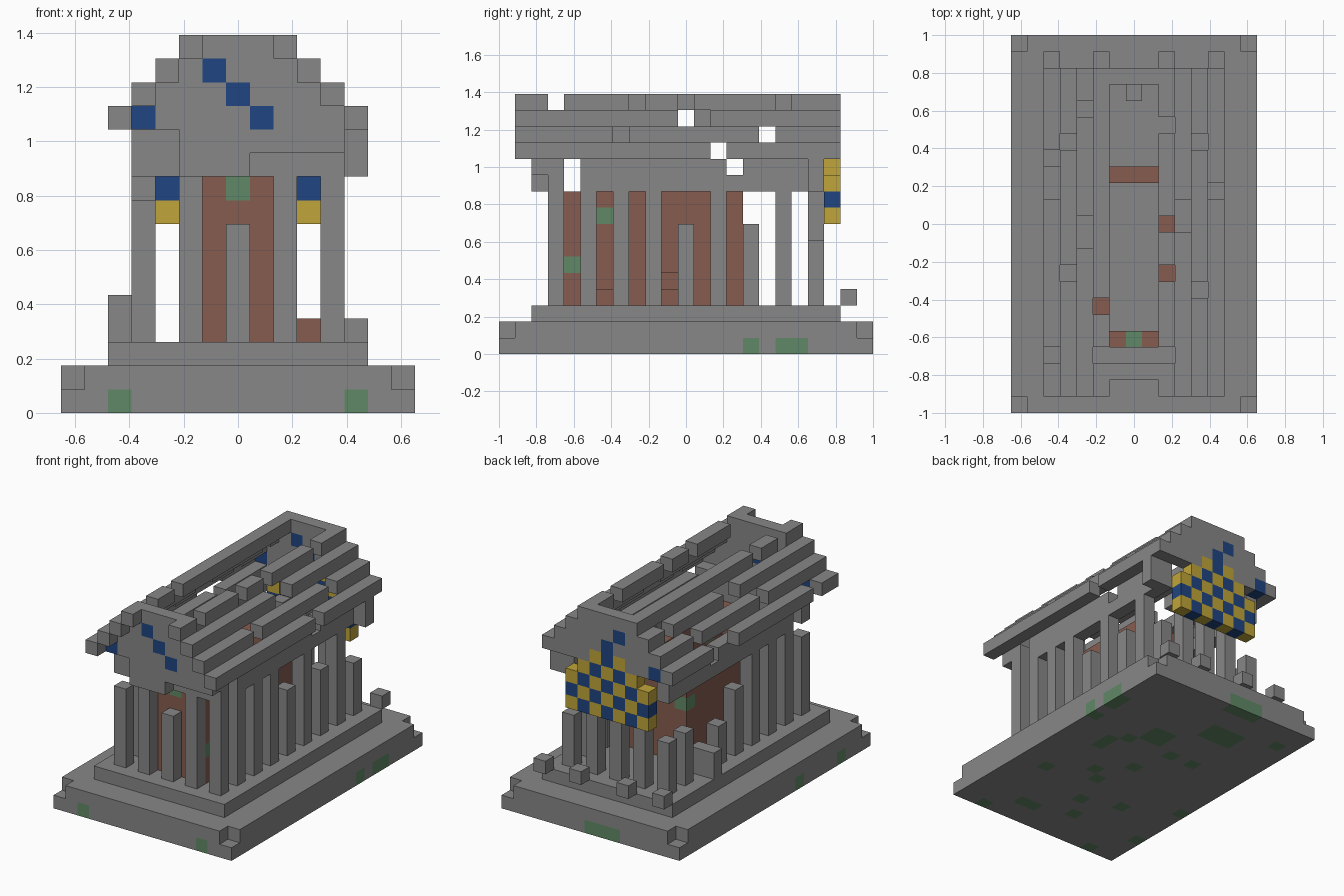
import bpy, bmesh
from mathutils import Vector
from itertools import product

cube = bpy.data.objects.get("Cube")
if cube:
    bpy.data.objects.remove(cube, do_unlink=True)

U = 2 / 23  # edge length of one block


def material(name, rgb):
    m = bpy.data.materials.new(name)
    m.use_nodes = True
    m.diffuse_color = (*rgb, 1)
    m.node_tree.nodes["Principled BSDF"].inputs["Base Color"].default_value = (*rgb, 1)
    return m


MATS = [material("stone_grey", (0.245, 0.245, 0.245)),
        material("clay_brown", (0.245, 0.108, 0.08)),
        material("moss_green", (0.12, 0.25, 0.135)),
        material("paint_blue", (0.0145, 0.06, 0.22)),
        material("paint_yellow", (0.53, 0.375, 0.042))]
STONE, CLAY, MOSS, BLUE, YELLOW = range(5)


def span(a, b):
    return range(a, b + 1)


def block(xs, ys, zs):
    """Cells filling the product of three ranges."""
    return set(product(xs, ys, zs))


def build(name, cells, default=STONE, paint=None):
    """Join blocks into one shell; paint maps a cell to a colour."""
    paint = paint or {}
    bm = bmesh.new()
    verts = {}

    def vert(p):
        key = tuple(round(c * 2) for c in p)
        if key not in verts:
            verts[key] = bm.verts.new((p[0] * U, p[1] * U, (p[2] + 0.5) * U))
        return verts[key]

    for cell in sorted(cells):
        centre = Vector(cell)
        for axis, sign in product(range(3), (-1, 1)):
            n = Vector((0, 0, 0))
            n[axis] = sign
            if tuple(int(c) for c in centre + n) in cells:
                continue
            s = Vector((0, 0, 0))
            s[(axis + 1) % 3] = 0.5
            t = n.cross(s)
            mid = centre + n * 0.5
            face = bm.faces.new([vert(mid + d) for d in (-s - t, s - t, s + t, t - s)])
            face.material_index = paint.get(cell, default)
    mesh = bpy.data.meshes.new(name)
    bm.to_mesh(mesh)
    bm.free()
    for m in MATS:
        mesh.materials.append(m)
    obj = bpy.data.objects.new(name, mesh)
    bpy.context.collection.objects.link(obj)
    return obj


# Stepped base with notched corners and moss along the bottom
base = block(span(-7, 7), span(-11, 11), span(0, 1))
base -= block((-7, 7), (-11, 11), (1,))
moss = block((-5, 5), (-11,), (0,)) | block((7,), (4, 6, 7), (0,))
moss |= block(span(-2, 0), (11,), (0,)) | block((-7,), (-3, -8), (0,))
moss |= block((1, 2), (4, 5), (0,)) | block(span(-3, -1), (7, 8), (0,))
for x, y in ((4, 1), (4, 2), (3, 3), (0, 0), (2, -2), (1, -3), (0, -6), (-1, -8),
             (2, -9), (3, -9), (-1, 3), (-3, 3), (-6, 9), (-3, -5), (5, -4)):
    moss.add((x, y, 0))
build("base", base, paint={c: MOSS for c in moss})
build("upper_step", block(span(-5, 5), span(-9, 9), (2,)))

# Columns around the edge, some broken short
broken = {(4, 0): 7, (4, 4): 7, (4, 8): 6, (-4, 8): 6, (-4, 6): 6, (-4, 4): 4,
          (-4, 2): 5, (-4, 0): 7, (-4, -8): 8, (0, -8): 7}
spots = set(product((-4, 4), range(-8, 9, 2))) | set(product((-2, 0, 2), (-8, 8)))
columns = set()
for x, y in spots:
    columns |= block((x,), (y,), span(3, broken.get((x, y), 9)))
build("columns", columns)

# Inner chamber with a doorway
walls = block(span(-2, 2), span(-7, 3), span(3, 9)) - block(span(-1, 1), span(-6, 2), span(3, 9))
walls -= block((0,), (-7,), span(3, 7)) | {(2, -1, 4)}
wall_moss = [(0, -7, 9), (2, -5, 8), (2, -7, 5), (-2, 3, 7)]
build("chamber_walls", walls, CLAY, {c: MOSS for c in wall_moss})

# Beams resting on the columns
beams = block((-4, 4), span(-8, 8), (10, 11)) | block(span(-3, 3), (-8,), (10, 11))
beams -= block((-4, 4), (-7,), (10, 11)) | block((-4, 4), (3,), (11,))
beams |= block(span(-2, 0), (-9,), (10, 11)) | block(span(1, 4), (-9,), (11,))
beams |= block((5,), (8,), (10, 11))
build("column_beams", beams)

# Stepped roof rails, one block wide, with gaps
gaps = {5: (2,), -5: (2, 3, 4, -8), 4: (-4, 5), -4: (9, 5, -3), 3: (0, 1), -3: (0, -1, 7),
        2: (-8, -3, 0, 6), -2: (-8, -5)}
rails = set()
for x, missing in gaps.items():
    rails |= {(x, y, 17 - abs(x)) for y in span(-10, 9) if y not in missing}

# Gables with a diagonal of blue blocks
gables = set()
for z in span(12, 15):
    gables |= block(span(z - 17, 17 - z), (-9, 9), (z,))
gables.discard((-5, 9, 12))
diagonal = block((-1,), (-9, 9), (14,)) | block((0,), (-9, 9), (13,)) | {(1, -9, 12)}
diagonal |= block((-4,), (-9, 9), (12,))

# Chequered panel under the rear gable, rising to a point
panel = block(span(-3, 3), (9,), span(8, 10)) | block(span(-2, 2), (9,), (11,))
panel |= block((-1, 0, 1), (9,), (12,))
build("rear_panel", panel, YELLOW, {c: BLUE for c in panel if (c[0] + c[2]) % 2 == 0})
build("gables", gables - panel, paint={c: BLUE for c in diagonal})
build("roof_rails", rails - gables)

# Fallen blocks
rubble = block((-5, -2, 2, 5), (10,), (3,)) | block((-5,), (4,), (3, 4))
build("rubble", rubble)
build("clay_rubble", {(3, -5, 3)}, CLAY)
